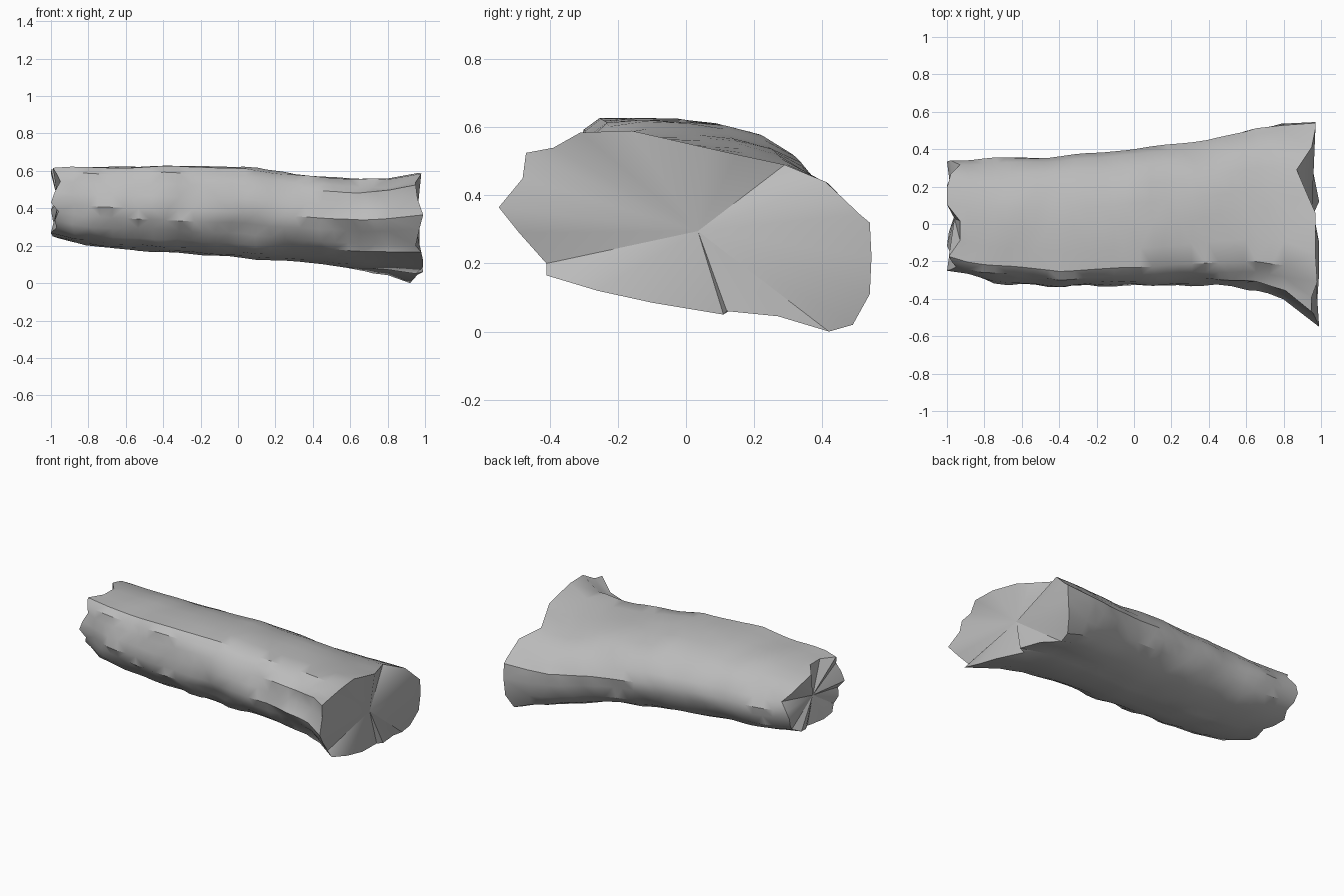
import bpy
import bmesh
from mathutils import Vector, noise

default_cube = bpy.data.objects.get("Cube")
if default_cube:
    bpy.data.objects.remove(default_cube, do_unlink=True)

# Single bark colour
bark = bpy.data.materials.new("weathered grey")
bark.use_nodes = True
bark.diffuse_color = (0.5, 0.5, 0.5, 1)
bark.node_tree.nodes["Principled BSDF"].inputs["Base Color"].default_value = bark.diffuse_color

# Rounded trunk outline in a unit box, clockwise from the front edge
trunk_outline = [(-1, 0), (-.98, .3), (-.93, .6), (-.86, .82), (-.74, .98), (-.45, 1),
                 (-.1, 1), (.2, .93), (.5, .82), (.75, .6), (.92, .3), (1, .05),
                 (.98, -.2), (.9, -.5), (.75, -.72), (.55, -.87), (.3, -.96), (.1, -1),
                 (0, -1), (-.3, -.95), (-.55, -.85), (-.75, -.7), (-.87, -.5), (-.96, -.25)]

# Flared, broken outline of the wide end, same order
broken_outline = [(-.55, .365), (-.48, .45), (-.47, .525), (-.39, .54), (-.31, .585), (-.16, .59),
                  (.06, .54), (.15, .52), (.29, .49), (.41, .44), (.51, .345), (.54, .32),
                  (.545, .22), (.54, .11), (.49, .02), (.42, 0), (.27, .045), (.12, .06),
                  (.11, .05), (-.1, .085), (-.26, .12), (-.41, .165), (-.41, .2), (-.49, .29)]

# How far each broken edge point reaches along the log
wide_reach = [.99, .96, .95, .95, .98, .97, .97, .93, .87, .95, .97, .97,
              .97, .96, .93, .92, .96, .99, .95, .99, .99, .98, .95, .97]
narrow_reach = [-1, -.98, -.95, -.97, -.99, -.93, -.93, -1, -1, -.98, -.93, -.98,
                -1, -.99, -.97, -1, -.98, -.95, -.96, -.99, -1, -.97, -.98, -.96]

# Extents along the length: x, front, back, bottom, top
stations = [(-1, -.25, .34, .24, .62), (-.8, -.3, .35, .2, .62), (-.4, -.34, .36, .165, .625),
            (0, -.325, .4, .14, .62), (.4, -.325, .45, .1, .575), (.65, -.35, .51, .05, .555),
            (.8, -.41, .535, .035, .56), (.97, -.55, .545, 0, .59)]


def extents(x):
    for low, high in zip(stations, stations[1:]):
        if x <= high[0]:
            t = max(0, (x - low[0]) / (high[0] - low[0]))
            return [a + (b - a) * t for a, b in zip(low[1:], high[1:])]
    return stations[-1][1:]


def to_unit_box(points):
    ys, zs = zip(*points)
    return [((2 * y - min(ys) - max(ys)) / (max(ys) - min(ys)),
             (2 * z - min(zs) - max(zs)) / (max(zs) - min(zs))) for y, z in points]


def ring_points(x, reach=None):
    """One cross-section, blending from round trunk to broken flare."""
    front, back, bottom, top = extents(x)
    blend = min(1, max(0, (x - .1) / .85)) ** 1.3
    points = []
    for i, (round_p, flare_p) in enumerate(zip(trunk_outline, to_unit_box(broken_outline))):
        u, v = Vector(round_p).lerp(Vector(flare_p), blend)
        p = Vector((reach[i] if reach else x,
                    (front + back) / 2 + u * (back - front) / 2,
                    (bottom + top) / 2 + v * (top - bottom) / 2))
        if not reach:
            # Knobbly bark, strongest on the front face
            strength = .028 if u < -.55 else .012
            bump = noise.noise(Vector((x * 5, u * 3, v * 3))) * strength
            p += Vector((0, u, v)).normalized() * bump
            p.x += noise.noise(Vector((x * 9, u * 7, v * 7 + 5))) * .03
        points.append(p)
    return points


# Log body lofted through the cross-sections
mesh = bmesh.new()
sections = [ring_points(-1, narrow_reach)]
sections += [ring_points(-.88 + .07 * step) for step in range(25)]
sections.append(ring_points(.97, wide_reach))
rings = [[mesh.verts.new(p) for p in section] for section in sections]
count = len(trunk_outline)
for ring, following in zip(rings, rings[1:]):
    for i in range(count):
        j = (i + 1) % count
        face = mesh.faces.new((ring[i], ring[j], following[j], following[i]))
        face.smooth = True

# Splintered end caps as flat triangle fans
for ring, centre in ((rings[0], (-.96, .03, .43)), (rings[-1], (.95, .035, .295))):
    hub = mesh.verts.new(centre)
    for i in range(count):
        mesh.faces.new((ring[i], ring[(i + 1) % count], hub))

bmesh.ops.triangulate(mesh, faces=[f for f in mesh.faces if len(f.verts) > 3])
bmesh.ops.recalc_face_normals(mesh, faces=mesh.faces)
data = bpy.data.meshes.new("log")
mesh.to_mesh(data)
mesh.free()
data.materials.append(bark)
log = bpy.data.objects.new("log", data)
bpy.context.collection.objects.link(log)

# Smooth bark with crisp broken edges
bpy.context.view_layer.objects.active = log
log.select_set(True)
bpy.ops.object.shade_smooth_by_angle(angle=.6)
